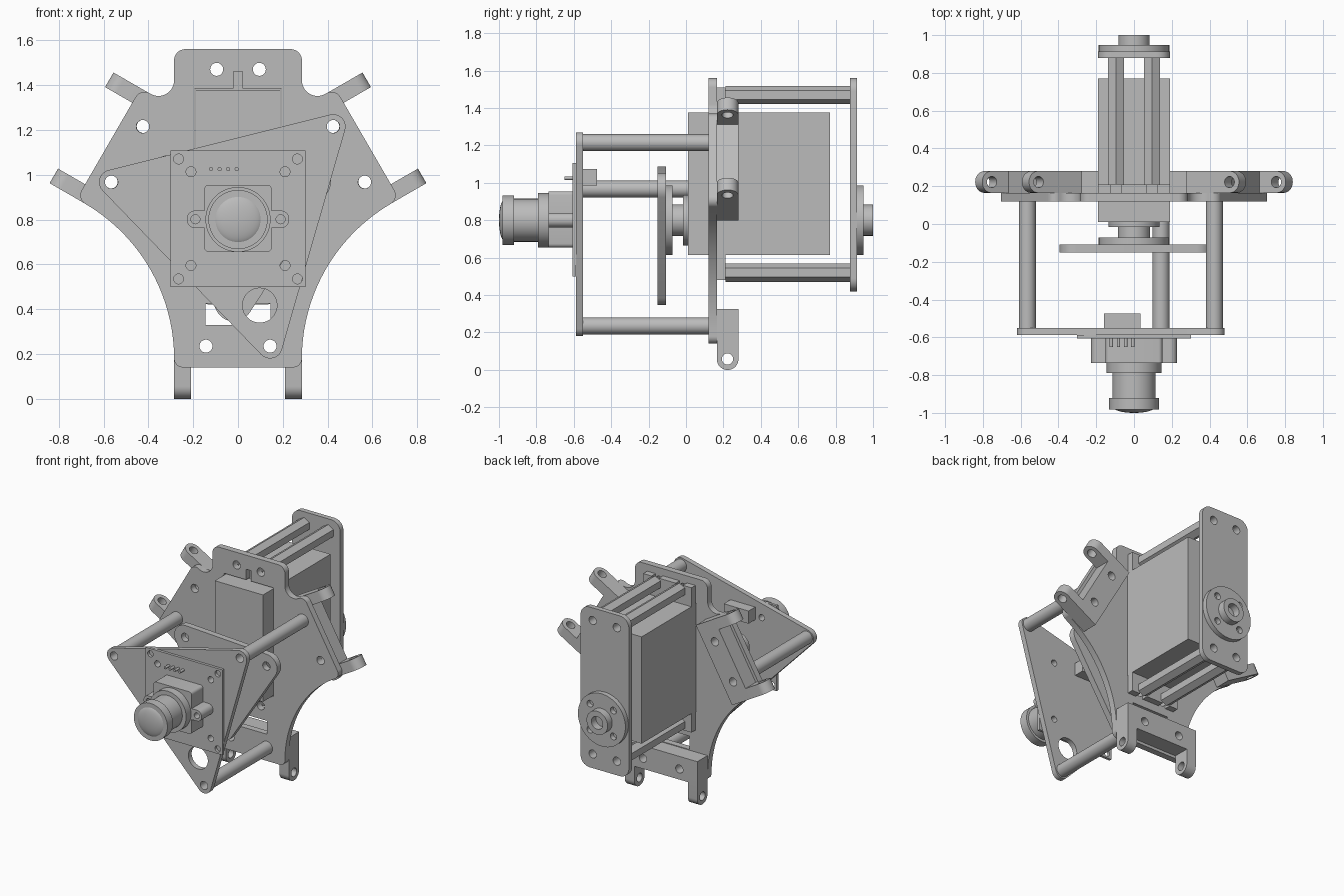
import bpy, bmesh, math
from mathutils import Matrix, Vector

cube = bpy.data.objects.get("Cube")
if cube:
    bpy.data.objects.remove(cube, do_unlink=True)

grey = bpy.data.materials.new("plain grey")
grey.use_nodes = True
grey.diffuse_color = (0.5, 0.5, 0.5, 1)
grey.node_tree.nodes["Principled BSDF"].inputs["Base Color"].default_value = (0.5, 0.5, 0.5, 1)

AXIS_Y = Matrix(((1, 0, 0, 0), (0, 0, 1, 0), (0, 1, 0, 0), (0, 0, 0, 1)))
AXIS_X = Matrix(((0, 0, 1, 0), (1, 0, 0, 0), (0, 1, 0, 0), (0, 0, 0, 1)))
HOLE = 0.029


def finish(name, mesh):
    obj = bpy.data.objects.new(name, mesh)
    bpy.context.collection.objects.link(obj)
    mesh.materials.clear()
    mesh.materials.append(grey)
    bpy.ops.object.select_all(action='DESELECT')
    obj.select_set(True)
    bpy.context.view_layer.objects.active = obj
    bpy.ops.object.shade_smooth_by_angle(angle=math.radians(35))
    return obj


def circle(u, v, r, n=32, turn=0.0):
    return [(u + r * math.cos(turn + math.tau * i / n),
             v + r * math.sin(turn + math.tau * i / n)) for i in range(n)]


def rect(u0, u1, v0, v1):
    return [(u0, v0), (u1, v0), (u1, v1), (u0, v1)]


def fillet(corners, steps=10):
    """Round each (u, v, radius) corner of a polygon."""
    out = []
    for i, (u, v, r) in enumerate(corners):
        p = Vector((u, v))
        if r == 0:
            out.append((u, v))
            continue
        a = (Vector(corners[i - 1][:2]) - p).normalized()
        b = (Vector(corners[(i + 1) % len(corners)][:2]) - p).normalized()
        half = a.angle(b) / 2
        mid = p + (a + b).normalized() * (r / math.sin(half))
        start = p + a * (r / math.tan(half)) - mid
        end = p + b * (r / math.tan(half)) - mid
        sweep = math.atan2(start.x * end.y - start.y * end.x, start.dot(end))
        for k in range(steps + 1):
            q = mid + Matrix.Rotation(sweep * k / steps, 2) @ start
            out.append((q.x, q.y))
    return out


def prism(name, outline, d0, d1, holes=(), axis=AXIS_Y, move=None):
    """Extrude a flat outline with holes from depth d0 to d1."""
    curve = bpy.data.curves.new(name, 'CURVE')
    curve.dimensions = '2D'
    curve.fill_mode = 'BOTH'
    curve.extrude = (d1 - d0) / 2
    for loop in [outline, *holes]:
        spline = curve.splines.new('POLY')
        spline.points.add(len(loop) - 1)
        for pt, (u, v) in zip(spline.points, loop):
            pt.co = (u, v, 0, 1)
        spline.use_cyclic_u = True
    temp = bpy.data.objects.new(name, curve)
    bpy.context.collection.objects.link(temp)
    graph = bpy.context.evaluated_depsgraph_get()
    mesh = bpy.data.meshes.new_from_object(temp.evaluated_get(graph))
    bpy.data.objects.remove(temp, do_unlink=True)
    bpy.data.curves.remove(curve)
    mesh.transform(axis @ Matrix.Translation((0, 0, (d0 + d1) / 2)))
    if move:
        mesh.transform(move)
    bm = bmesh.new()
    bm.from_mesh(mesh)
    bmesh.ops.remove_doubles(bm, verts=bm.verts, dist=1e-5)
    bmesh.ops.recalc_face_normals(bm, faces=bm.faces)
    bm.to_mesh(mesh)
    bm.free()
    return finish(name, mesh)


def disc(name, r, y0, y1, holes=(), u=0, v=0.8):
    return prism(name, circle(u, v, r, 48), y0, y1, holes)


# Main plate with three bracket flats, top tab and motor window
posts = [(0.425, 1.215), (-0.565, 0.967), (0.143, 0.235)]
bracket_holes = posts + [(-u, v) for u, v in posts]
rods = [(s * 0.095, v) for s in (1, -1) for v in (1.47, 0.52)]
half = [(0.285, 0.14, 0.04), (0.285, 0.642, 0.8), (0.72, 0.892, 0.045),
        (0.434, 1.386, 0.045), (0.285, 1.30, 0.07), (0.285, 1.56, 0.05)]
outline = half + [(-u, v, r) for u, v, r in reversed(half)]
window = [(0.195, 0.61), (0.195, 1.385), (0.02, 1.385), (0.02, 1.46)]
window += [(-u, v) for u, v in reversed(window)]
prism("main_plate", fillet(outline, 20), 0.12, 0.165,
      [circle(u, v, HOLE) for u, v in bracket_holes + rods]
      + [window, rect(-0.145, 0.145, 0.33, 0.425)])

# Three forked brackets around the centre
centre = Matrix.Translation((0, 0, 0.806))
arm = fillet([(0.165, 0, 0.056), (0.28, 0, 0.056), (0.28, 0.2, 0), (0.165, 0.2, 0)])
for label, angle in (("bottom", 0), ("left", 120), ("right", -120)):
    turn = centre @ Matrix.Rotation(math.radians(angle), 4, 'Y') @ centre.inverted()
    prism(label + "_bracket_bar", rect(-0.285, 0.285, 0.16, 0.325), 0.165, 0.28,
          [circle(s * 0.143, 0.235, HOLE) for s in (1, -1)], move=turn)
    for x0 in (-0.285, 0.21):
        prism(label + "_bracket_arm", arm, x0, x0 + 0.075,
              [circle(0.222, 0.058, 0.03)], AXIS_X, turn)

# Motor body and its slotted mounting flange
prism("motor_body", rect(-0.19, 0.19, 0.615, 1.375), 0.01, 0.77)
slot = [(0.19, 1.51), (0.124, 1.51), (0.124, 1.44), (0.066, 1.44), (0.066, 1.51)]
top = slot + [(-u, v) for u, v in reversed(slot)]
prism("motor_flange", top + [(u, 1.99 - v) for u, v in reversed(top)], 0.165, 0.21)

# Hexagonal spacers and back plate
for u, v in rods:
    prism("hex_spacer", circle(u, v, 0.049, 6, math.pi / 2), 0.21, 0.88,
          [circle(u, v, HOLE)])
back = [(-0.19, 0.42, 0.07), (0.19, 0.42, 0.07), (0.19, 1.56, 0.07), (-0.19, 1.56, 0.07)]
prism("back_plate", fillet(back), 0.878, 0.914, [circle(u, v, HOLE) for u, v in rods])

# Rear and front motor horns
horn_holes = [circle(s * 0.092, 0.8 + t * 0.092, 0.024) for s in (1, -1) for t in (1, -1)]
disc("rear_horn", 0.187, 0.914, 0.948, horn_holes)
disc("rear_hub", 0.083, 0.948, 1.0, [circle(0, 0.8, 0.045)])
disc("motor_collar", 0.135, -0.015, 0.012)
disc("front_hub", 0.085, -0.075, -0.015)
disc("front_horn", 0.187, -0.108, -0.072, horn_holes)

# Rotating triangular plate
tips = [(0.37 * math.cos(math.radians(a)), 0.8 + 0.37 * math.sin(math.radians(a)))
        for a in (27, 147, 267)]


def tri_plate(tips, r):
    """Rounded triangle whose corner arcs are centred on the tips."""
    mid = sum((Vector(t) for t in tips), Vector((0, 0))) / 3
    corners = []
    for i, t in enumerate(tips):
        p = Vector(t)
        a = (Vector(tips[i - 1]) - p).normalized()
        b = (Vector(tips[(i + 1) % 3]) - p).normalized()
        q = p - (a + b).normalized() * (r / math.sin(a.angle(b) / 2))
        corners.append((q.x, q.y, r))
    return fillet(corners)


prism("rotor_plate", tri_plate(tips, 0.085), -0.152, -0.108,
      [circle(u, v, HOLE) for u, v in tips])

# Camera plate on three hollow posts
screws = [(s * 0.21, v) for s in (1, -1) for v in (1.013, 0.595)]
prism("camera_plate", tri_plate(posts, 0.055), -0.587, -0.55,
      [circle(u, v, HOLE) for u, v in posts]
      + [circle(u, v, 0.022) for u, v in screws if u > 0 or v > 0.8]
      + [circle(0.097, 0.417, 0.077)])
for u, v in posts:
    disc("camera_post", 0.045, -0.55, 0.12, [circle(u, v, HOLE)], u, v)

# Circuit board with header pins and rear connector
corner_holes = [(s * 0.265, v) for s in (1, -1) for v in (1.07, 0.535)]
prism("circuit_board", rect(-0.302, 0.302, 0.5, 1.107), -0.606, -0.587,
      [circle(u, v, 0.022) for u, v in screws + corner_holes])
for i in range(4):
    disc("header_pin", 0.009, -0.65, -0.606, (), -0.12 + i * 0.038, 1.025)
prism("rear_connector", rect(-0.16, 0.035, 0.985, 1.075), -0.55, -0.475)

# Lens holder with ears, barrel and domed lens
holder = [(-0.15, 0.655, 0.02), (0.15, 0.655, 0.02), (0.15, 0.955, 0.02), (-0.15, 0.955, 0.02)]
prism("lens_holder", fillet(holder, 4), -0.735, -0.606)
for s in (1, -1):
    ear = [(s * 0.14, 0.762, 0), (s * 0.228, 0.762, 0.037),
           (s * 0.228, 0.84, 0.037), (s * 0.14, 0.84, 0)]
    prism("lens_holder_ear", fillet(ear), -0.735, -0.606, [circle(s * 0.19, 0.801, 0.02)])
disc("lens_collar", 0.145, -0.79, -0.735)
disc("lens_barrel", 0.115, -0.92, -0.79)
disc("lens_ring", 0.132, -0.982, -0.92)
dome = bmesh.new()
bmesh.ops.create_uvsphere(dome, u_segments=48, v_segments=24, radius=1,
                          matrix=Matrix.Translation((0, -0.97, 0.8))
                          @ Matrix.Diagonal((0.11, 0.03, 0.11, 1))
                          @ Matrix.Rotation(math.pi / 2, 4, 'X'))
dome_mesh = bpy.data.meshes.new("lens_dome")
dome.to_mesh(dome_mesh)
dome.free()
finish("lens_dome", dome_mesh)
